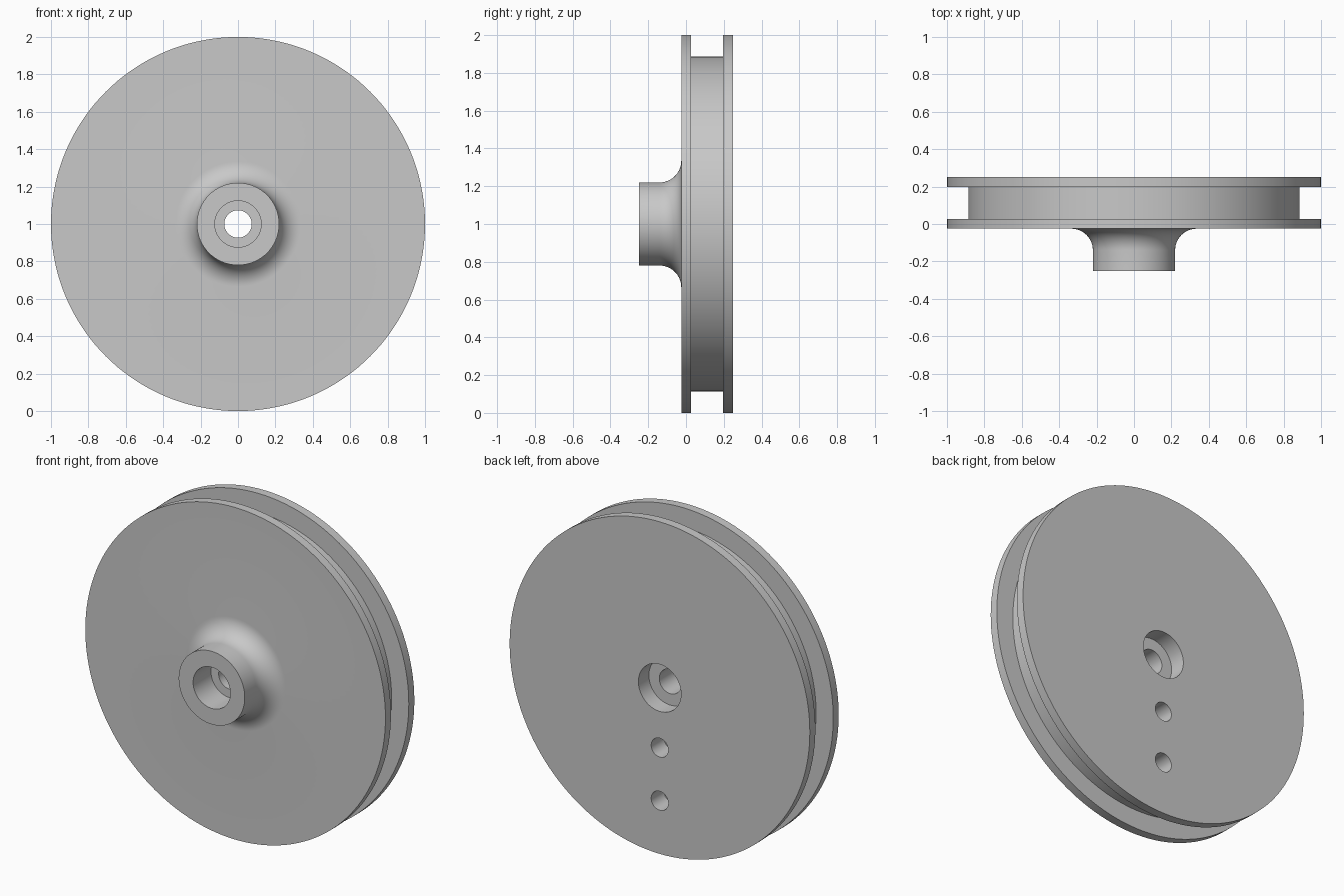
import bpy
import bmesh
from math import sin, cos, pi, radians
from mathutils import Matrix

SEGMENTS = 144
CENTRE_Z = 1.0

if "Cube" in bpy.data.objects:
    bpy.data.objects.remove(bpy.data.objects["Cube"], do_unlink=True)

# Single plain metal colour
metal = bpy.data.materials.new("light grey metal")
metal.use_nodes = True
grey = (0.58, 0.58, 0.58, 1)
metal.diffuse_color = grey
metal.node_tree.nodes["Principled BSDF"].inputs["Base Color"].default_value = grey


def new_object(name, bm):
    bmesh.ops.recalc_face_normals(bm, faces=bm.faces)
    mesh = bpy.data.meshes.new(name)
    bm.to_mesh(mesh)
    bm.free()
    mesh.materials.append(metal)
    obj = bpy.data.objects.new(name, mesh)
    bpy.context.collection.objects.link(obj)
    return obj


def lathe(name, profile):
    """Turn a closed (radius, y) profile around the horizontal axle."""
    bm = bmesh.new()
    rings = []
    for i in range(SEGMENTS):
        a = 2 * pi * i / SEGMENTS
        rings.append([bm.verts.new((r * cos(a), y, CENTRE_Z + r * sin(a)))
                      for r, y in profile])
    count = len(profile)
    for i in range(SEGMENTS):
        here, there = rings[i], rings[(i + 1) % SEGMENTS]
        for j in range(count):
            k = (j + 1) % count
            bm.faces.new((here[j], here[k], there[k], there[j]))
    return new_object(name, bm)


# Hub, concave fillet, two flanges with a groove, and the stepped bore
FRONT, BACK, DISC_FRONT = -0.25, 0.25, -0.025
HUB_R, FILLET, BORE_R = 0.22, 0.115, 0.073
fillet = [(HUB_R + FILLET * (1 - cos(t)), DISC_FRONT - FILLET * (1 - sin(t)))
          for t in (pi / 2 * i / 14 for i in range(15))]
profile = [(0.124, FRONT), (HUB_R, FRONT)] + fillet + [
    (1, DISC_FRONT), (1, 0.027), (0.886, 0.027),
    (0.886, 0.197), (1, 0.197), (1, BACK),
    (0.142, BACK), (0.142, BACK - 0.1), (BORE_R, BACK - 0.1),
    (BORE_R, FRONT + 0.17), (0.124, FRONT + 0.17)]
wheel = lathe("grooved_wheel", profile)

# Two blind pin holes below the bore on the back face
for drop, depth in ((0.36, 0.12), (0.68, 0.12)):
    bm = bmesh.new()
    bmesh.ops.create_cone(
        bm, cap_ends=True, segments=48, radius1=0.057, radius2=0.057,
        depth=2 * depth,
        matrix=Matrix.Translation((0, BACK, CENTRE_Z - drop))
        @ Matrix.Rotation(radians(90), 4, 'X'))
    cutter = new_object("pin_hole_cutter", bm)
    cutter.hide_render = True
    cut = wheel.modifiers.new("pin_hole", 'BOOLEAN')
    cut.operation = 'DIFFERENCE'
    cut.solver = 'EXACT'
    cut.object = cutter
    bpy.context.view_layer.objects.active = wheel
    bpy.ops.object.modifier_apply(modifier=cut.name)
    bpy.data.objects.remove(cutter, do_unlink=True)

# Smooth turned surfaces with crisp edges
bpy.ops.object.select_all(action='DESELECT')
wheel.select_set(True)
bpy.context.view_layer.objects.active = wheel
bpy.ops.object.shade_smooth_by_angle(angle=radians(30))
